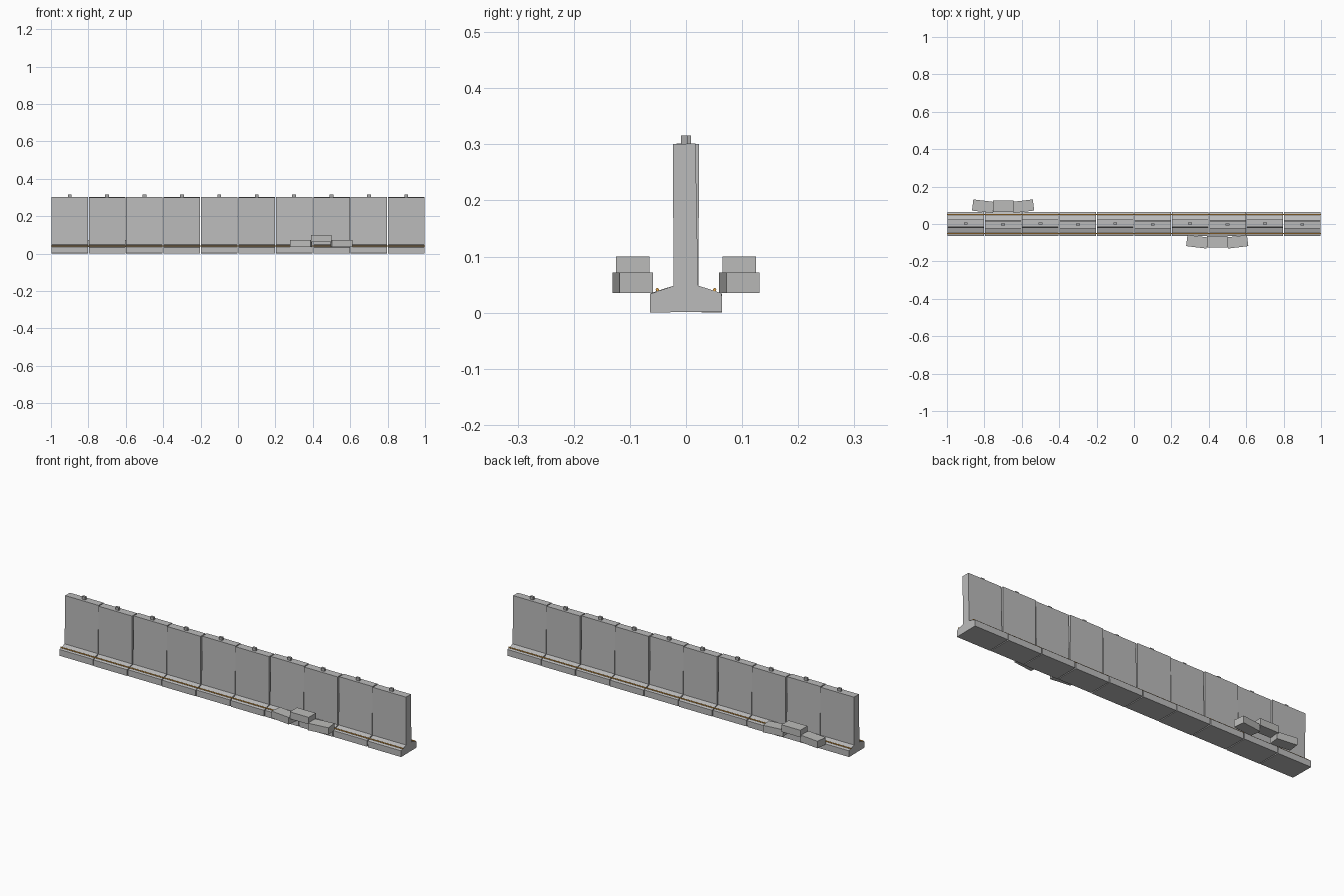
import bpy, bmesh, math
from mathutils import Matrix

if "Cube" in bpy.data.objects:
    bpy.data.objects.remove(bpy.data.objects["Cube"])


def material(name, rgb):
    m = bpy.data.materials.new(name)
    m.diffuse_color = (*rgb, 1)
    m.use_nodes = True
    m.node_tree.nodes["Principled BSDF"].inputs["Base Color"].default_value = m.diffuse_color
    return m


CONCRETE = material("concrete grey", (0.5, 0.5, 0.5))
BAG = material("sandbag grey", (0.5, 0.5, 0.49))
ORANGE = material("cable orange", (0.75, 0.36, 0.06))
STEEL = material("lug grey", (0.4, 0.4, 0.4))


def finish(name, bm, mat):
    bmesh.ops.recalc_face_normals(bm, faces=bm.faces)
    me = bpy.data.meshes.new(name)
    bm.to_mesh(me)
    bm.free()
    me.materials.append(mat)
    ob = bpy.data.objects.new(name, me)
    bpy.context.collection.objects.link(ob)
    return ob


def box(name, size, loc, mat, yaw=0):
    bm = bmesh.new()
    bmesh.ops.create_cube(bm, size=1, matrix=Matrix.Diagonal((*size, 1)))
    ob = finish(name, bm, mat)
    ob.location = loc
    ob.rotation_euler.z = yaw
    return ob


# Inverted T wall panels, each leaning slightly in alternation
half = [(0.064, 0.0), (0.064, 0.033), (0.022, 0.047), (0.02, 0.3)]
profile = half + [(-y, z) for y, z in reversed(half)]
for i in range(10):
    x = -0.9 + 0.2 * i
    lean = 0.01 if i % 2 else -0.01
    bm = bmesh.new()
    face = bm.faces.new([bm.verts.new((-0.0975, y, z)) for y, z in profile])
    ext = bmesh.ops.extrude_face_region(bm, geom=[face])["geom"]
    bmesh.ops.translate(bm, vec=(0.195, 0, 0),
                        verts=[v for v in ext if isinstance(v, bmesh.types.BMVert)])
    panel = finish("wall_panel", bm, CONCRETE)
    panel.location = (x, 0, 0.001)
    panel.rotation_euler.x = lean
    # Lifting lug on the top edge
    lug = box("lifting_lug", (0.02, 0.012, 0.02), (x, -0.305 * math.sin(lean), 0.306), STEEL)
    lug.rotation_euler.x = lean

# Cables along both footings
for s in (-1, 1):
    bm = bmesh.new()
    bmesh.ops.create_cone(bm, cap_ends=True, segments=8, radius1=0.003, radius2=0.003, depth=2.0,
                          matrix=Matrix.Rotation(math.pi / 2, 4, 'Y'))
    finish("cable", bm, ORANGE).location = (0, s * 0.051, 0.041)

# Sandbag stacks: two low bags turned, one raised between them
for cx, cy in ((0.445, -0.095), (-0.7, 0.095)):
    for k in (-1, 0, 1):
        box("sandbag", (0.11, 0.06, 0.037),
            (cx + 0.108 * k, cy, 0.0535 if k else 0.0815), BAG, 0.12 * k)
